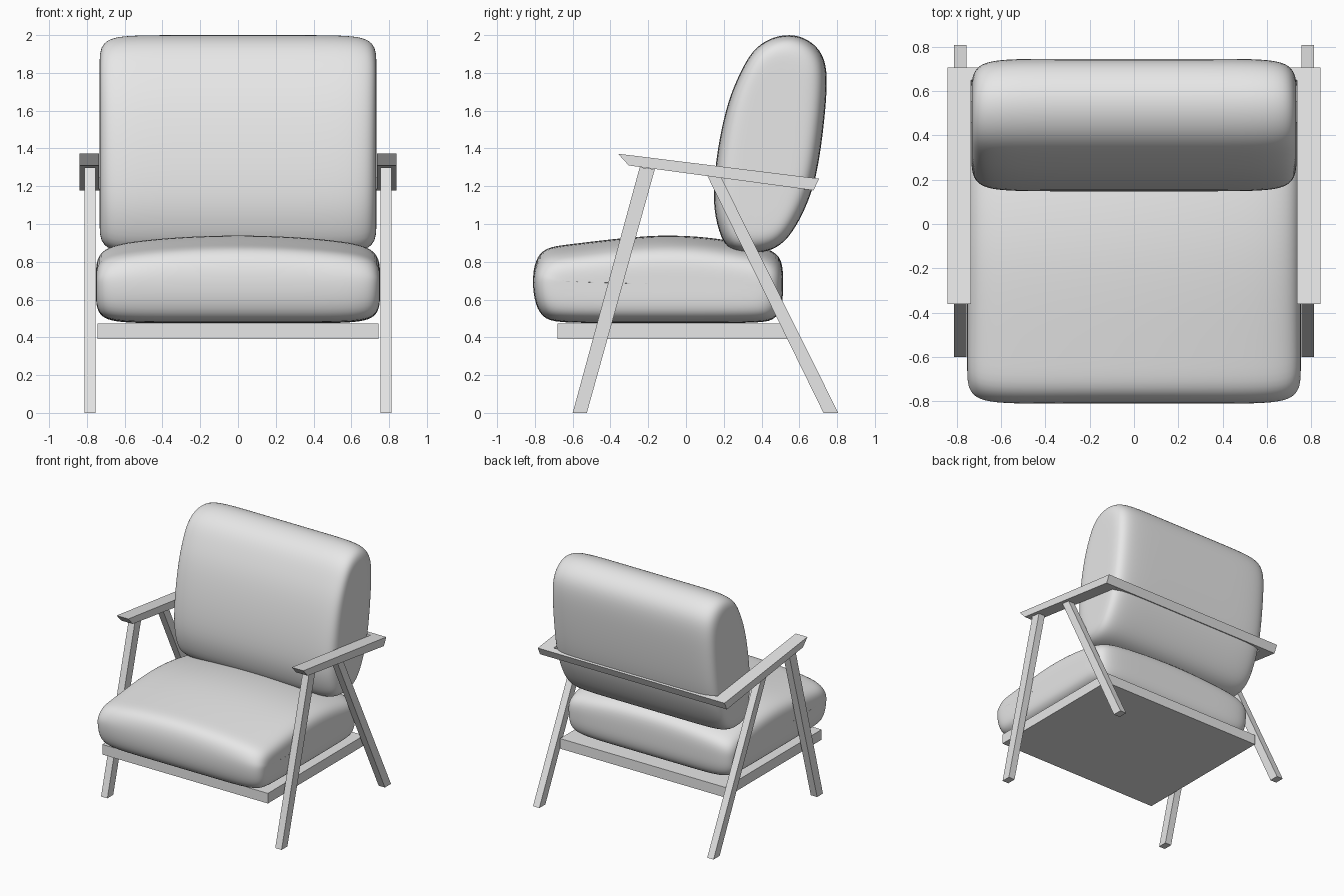
import bpy

cube = bpy.data.objects.get("Cube")
if cube:
    bpy.data.objects.remove(cube, do_unlink=True)

grey = bpy.data.materials.new("light_grey")
grey.use_nodes = True
colour = (0.8, 0.8, 0.8, 1)
grey.diffuse_color = colour
grey.node_tree.nodes["Principled BSDF"].inputs["Base Color"].default_value = colour


def make_object(name, rings, smooth=False):
    """Skin a list of matching closed rings and cap both ends."""
    n = len(rings[0])
    verts = [p for ring in rings for p in ring]
    faces = []
    for r in range(len(rings) - 1):
        for i in range(n):
            a, b = r * n + i, r * n + (i + 1) % n
            faces.append((a, b, b + n, a + n))
    faces.append(tuple(reversed(range(n))))
    faces.append(tuple(range(len(verts) - n, len(verts))))
    mesh = bpy.data.meshes.new(name)
    mesh.from_pydata(verts, [], faces)
    mesh.materials.append(grey)
    obj = bpy.data.objects.new(name, mesh)
    bpy.context.collection.objects.link(obj)
    if smooth:
        mesh.shade_smooth()
        obj.modifiers.new("soften", 'SUBSURF').levels = 2
        obj.modifiers["soften"].render_levels = 2
    return obj


def extrude(name, profile, x0, x1):
    """Flat-sided part: a y-z profile (clockwise from +x) pushed along x."""
    return make_object(name, [[(x, y, z) for y, z in profile] for x in (x0, x1)])


def cushion(name, profile, half_width, crown):
    """Loft a y-z profile across x, drawing it in toward the rounded ends."""
    ys, zs = zip(*profile)
    cy, cz = (min(ys) + max(ys)) / 2, (min(zs) + max(zs)) / 2
    sy, sz = max(ys) - min(ys), max(zs) - min(zs)
    ends = [(1, .18), (1, .09), (.97, .04), (.9, .012), (.75, 0), (.4, 0)]
    stations = [(-t, d) for t, d in ends] + [(0, 0)] + [(t, d) for t, d in reversed(ends)]
    rings = []
    for t, d in stations:
        ring = []
        for y, z in profile:
            py = cy + (y - cy) * (1 - 2 * d / sy)
            pz = cz + (z - cz) * (1 - 2 * d / sz)
            if z > cz:
                pz -= crown * t * t
            ring.append((t * half_width, py, pz))
        rings.append(ring)
    return make_object(name, rings, smooth=True)


# Cushions
cushion("seat_cushion", [
    (-.64, .475), (-.75, .49), (-.80, .57), (-.815, .70), (-.80, .81), (-.75, .88),
    (-.62, .895), (-.42, .92), (-.14, .948), (.12, .935), (.32, .90), (.47, .865),
    (.515, .80), (.515, .66), (.51, .56), (.47, .485), (.36, .475), (-.14, .475)],
    .752, .06)
cushion("back_cushion", [
    (.30, .845), (.21, .865), (.16, 1.0), (.14, 1.15), (.165, 1.4), (.22, 1.65),
    (.285, 1.8), (.35, 1.92), (.44, 1.985), (.55, 2.008), (.65, 1.98), (.73, 1.90),
    (.75, 1.78), (.738, 1.6), (.715, 1.4), (.68, 1.2), (.61, 1.03), (.52, .89),
    (.41, .845)], .733, 0)

# Seat board
extrude("seat_board", [(-.68, .39), (-.68, .472), (.555, .472), (.555, .39)], -.745, .745)

# Legs and armrests on both sides
for side, s in (("left", 1), ("right", -1)):
    inner, outer = sorted((s * .755, s * .812))
    extrude(side + "_front_leg",
            [(-.60, 0), (-.245, 1.30), (-.165, 1.29), (-.525, 0)], inner, outer)
    extrude(side + "_back_leg",
            [(.728, 0), (.113, 1.255), (.187, 1.245), (.806, 0)], inner, outer)
    inner, outer = sorted((s * .735, s * .84))
    extrude(side + "_armrest",
            [(-.303, 1.31), (-.36, 1.372), (.705, 1.24), (.675, 1.178)], inner, outer)

# Rail joining the armrests behind the back cushion
extrude("back_rail", [(.625, 1.184), (.65, 1.247), (.705, 1.24), (.675, 1.178)], -.735, .735)
